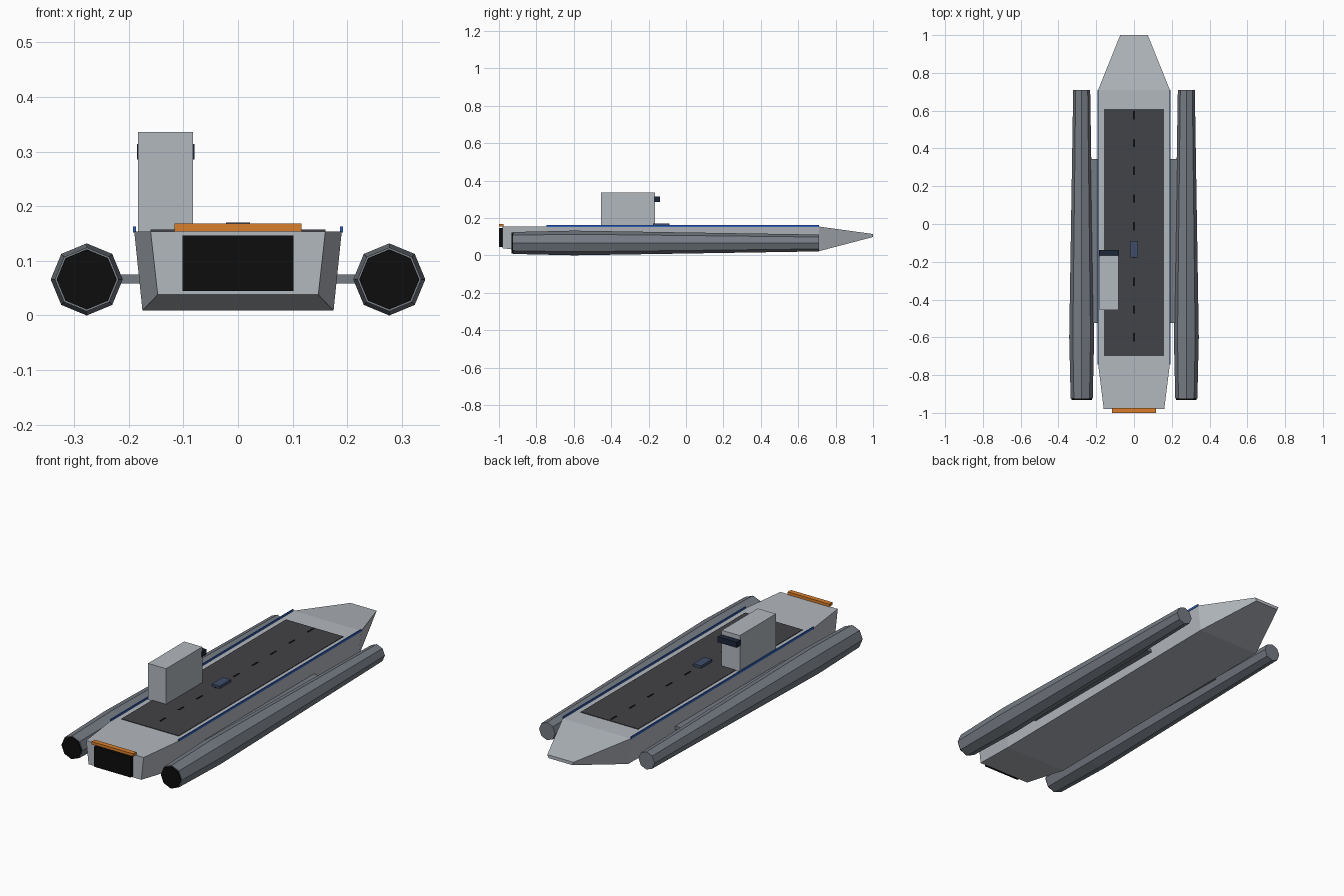
import bpy, bmesh
from math import cos, sin, pi

if "Cube" in bpy.data.objects:
    bpy.data.objects.remove(bpy.data.objects["Cube"])


def material(name, rgb):
    m = bpy.data.materials.new(name)
    m.diffuse_color = (*rgb, 1)
    m.use_nodes = True
    m.node_tree.nodes["Principled BSDF"].inputs["Base Color"].default_value = m.diffuse_color
    return m


HULL = material("hull_grey", (0.45, 0.48, 0.52))
SLATE = material("slate", (0.18, 0.20, 0.23))
DECK = material("deck_dark", (0.055, 0.056, 0.063))
BLACK = material("black", (0.004, 0.004, 0.004))
ORANGE = material("orange", (0.69, 0.21, 0.025))
BLUE = material("blue", (0.03, 0.12, 0.50))
NAVY = material("navy", (0.05, 0.075, 0.14))
GLASS = material("dark_glass", (0.012, 0.02, 0.04))


def loft(name, sections, mat):
    """Skin a list of equal-length point loops and cap both ends."""
    bm = bmesh.new()
    rings = [[bm.verts.new(p) for p in s] for s in sections]
    n = len(rings[0])
    for a, b in zip(rings, rings[1:]):
        for i in range(n):
            j = (i + 1) % n
            bm.faces.new((a[i], a[j], b[j], b[i]))
    bm.faces.new(rings[0])
    bm.faces.new(rings[-1])
    bmesh.ops.recalc_face_normals(bm, faces=bm.faces)
    me = bpy.data.meshes.new(name)
    bm.to_mesh(me)
    bm.free()
    ob = bpy.data.objects.new(name, me)
    me.materials.append(mat)
    bpy.context.collection.objects.link(ob)
    return ob


def box(name, x, y, z, mat):
    return loft(name, [[(x[0], v, z[0]), (x[1], v, z[0]), (x[1], v, z[1]), (x[0], v, z[1])]
                       for v in y], mat)


def octagon(cx, y, cz, r):
    return [(cx + r * cos(i * pi / 4), y, cz + r * sin(i * pi / 4)) for i in range(8)]


# Main hull: y, half width at deck, half width at keel, keel z, deck z
stations = [(-0.98, 0.160, 0.147, 0.038, 0.154),
            (-0.74, 0.190, 0.175, 0.009, 0.154),
            (0.71, 0.190, 0.175, 0.022, 0.154),
            (1.00, 0.073, 0.067, 0.098, 0.114)]
loft("hull", [[(-b, y, z0), (b, y, z0), (t, y, z1), (-t, y, z1)]
              for y, t, b, z0, z1 in stations], HULL)

# Stern opening and warning bar
box("stern_opening", (-0.102, 0.102), (-1.0, -0.975), (0.045, 0.146), BLACK)
box("stern_bar", (-0.116, 0.116), (-1.0, -0.975), (0.154, 0.168), ORANGE)

# Runway with dashed centre line
box("runway", (-0.16, 0.16), (-0.70, 0.61), (0.150, 0.157), DECK)
for i in range(9):
    y = -0.60 + 0.147 * i
    box(f"runway_dash_{i + 1}", (-0.004, 0.004), (y - 0.022, y + 0.022), (0.155, 0.1585), BLACK)

# Small parked vehicle
box("deck_vehicle", (-0.022, 0.022), (-0.177, -0.089), (0.156, 0.170), NAVY)

# Control tower and its window band
box("tower", (-0.183, -0.082), (-0.455, -0.167), (0.152, 0.336), HULL)
box("tower_window", (-0.185, -0.080), (-0.172, -0.138), (0.286, 0.314), GLASS)

# Mirrored outriggers, struts and edge strips
for side, s in (("left", -1), ("right", 1)):
    cx, cz = s * 0.277, 0.066
    loft(f"{side}_pontoon", [octagon(cx, y, cz, r) for y, r in
                             ((-0.925, 0.0585), (-0.60, 0.066), (0.71, 0.045))], SLATE)
    loft(f"{side}_exhaust", [octagon(cx, y, cz, 0.055) for y in (-0.932, -0.91)], BLACK)
    box(f"{side}_strut", sorted((s * 0.165, s * 0.24)), (-0.525, 0.345), (0.059, 0.075), SLATE)
    box(f"{side}_edge_strip", sorted((s * 0.187, s * 0.192)), (-0.745, 0.71), (0.152, 0.163), BLUE)
